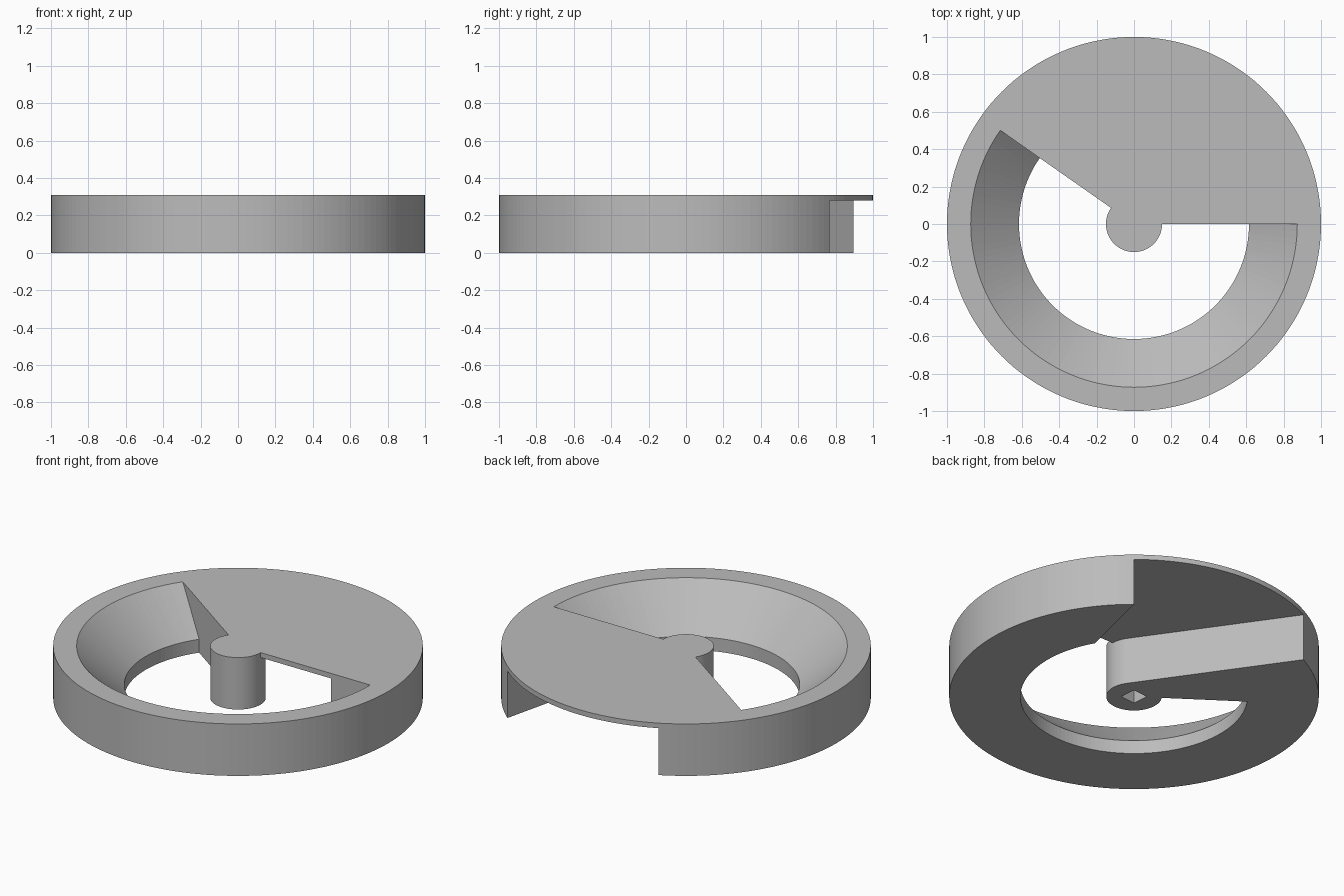
import bpy, bmesh, math

if "Cube" in bpy.data.objects:
    bpy.data.objects.remove(bpy.data.objects["Cube"])

STEP = 2.5      # facet angle in degrees
H = 0.31        # overall height
PLATE = 0.28    # underside of the thin cover plate
HUB, BORE, MOUTH, LIP = 0.15, 0.615, 0.873, 0.08


def polar(r, deg):
    a = math.radians(deg)
    return (r * math.cos(a), r * math.sin(a))


def arc(r, a0, a1):
    n = max(1, round(abs(a1 - a0) / STEP))
    return [polar(r, a0 + (a1 - a0) * i / n) for i in range(n + 1)]


def make_object(name, bm):
    bmesh.ops.recalc_face_normals(bm, faces=bm.faces)
    mesh = bpy.data.meshes.new(name)
    bm.to_mesh(mesh)
    bm.free()
    obj = bpy.data.objects.new(name, mesh)
    bpy.context.collection.objects.link(obj)
    return obj


def prism(name, outline, z0, z1):
    bm = bmesh.new()
    low = [bm.verts.new((x, y, z0)) for x, y in outline]
    top = [bm.verts.new((x, y, z1)) for x, y in outline]
    bm.faces.new(low)
    bm.faces.new(top)
    for i in range(len(low)):
        j = (i + 1) % len(low)
        bm.faces.new((low[i], low[j], top[j], top[i]))
    return make_object(name, bm)


def lathe_sector(name, profile, a0, a1):
    bm = bmesh.new()
    n = round((a1 - a0) / STEP)
    rings = []
    for i in range(n + 1):
        a = a0 + (a1 - a0) * i / n
        rings.append([bm.verts.new((*polar(r, a), z)) for r, z in profile])
    bm.faces.new(rings[0])
    bm.faces.new(rings[-1])
    for p, q in zip(rings, rings[1:]):
        for i in range(len(profile)):
            j = (i + 1) % len(profile)
            bm.faces.new((p[i], p[j], q[j], q[i]))
    return make_object(name, bm)


# Solid disc that everything is cut from
disc = prism("wheel_body", arc(1, 0, 360)[:-1], 0, H)

# Open bowl sector: straight lip, then a flared cone, leaving the hub standing
top = 0.35
flare = BORE + (MOUTH - BORE) * (top - LIP) / (H - LIP)
bowl = lathe_sector("bowl_cutter", [(HUB, -0.1), (BORE, -0.1), (BORE, LIP),
                                    (flare, top), (HUB, top)], 145, 360)

# Pocket below the cover plate: arm wall tangent to the hub, opening at the rim
tangent = polar(HUB, 35)
along = polar(1.3, 125)
inner, rim = polar(BORE, 30), polar(1, 50)
outer = tuple(r + 0.4 * (r - i) for r, i in zip(rim, inner))
outline = (arc(HUB, 35, -STEP) + arc(BORE, -STEP, 30)
           + [outer, polar(1.7, 85), (tangent[0] + along[0], tangent[1] + along[1])])
pocket = prism("pocket_cutter", outline, -0.1, PLATE)

# Blind square shaft hole in the underside of the hub
socket = prism("socket_cutter", [polar(0.07, 50 + 90 * i) for i in range(4)], -0.1, 0.22)

cutters = (bowl, pocket, socket)
for cutter in cutters:
    cutter.hide_render = True
    mod = disc.modifiers.new(cutter.name, 'BOOLEAN')
    mod.operation = 'DIFFERENCE'
    mod.solver = 'EXACT'
    mod.object = cutter

# Bake the cuts and drop the cutters
deps = bpy.context.evaluated_depsgraph_get()
baked = bpy.data.meshes.new_from_object(disc.evaluated_get(deps))
disc.modifiers.clear()
disc.data = baked
for cutter in cutters:
    bpy.data.objects.remove(cutter)

# Single grey finish
grey = bpy.data.materials.new("grey")
grey.diffuse_color = (0.5, 0.5, 0.5, 1)
grey.use_nodes = True
grey.node_tree.nodes["Principled BSDF"].inputs["Base Color"].default_value = grey.diffuse_color
baked.materials.clear()
baked.materials.append(grey)
for poly in baked.polygons:
    poly.material_index = 0
    poly.use_smooth = False
